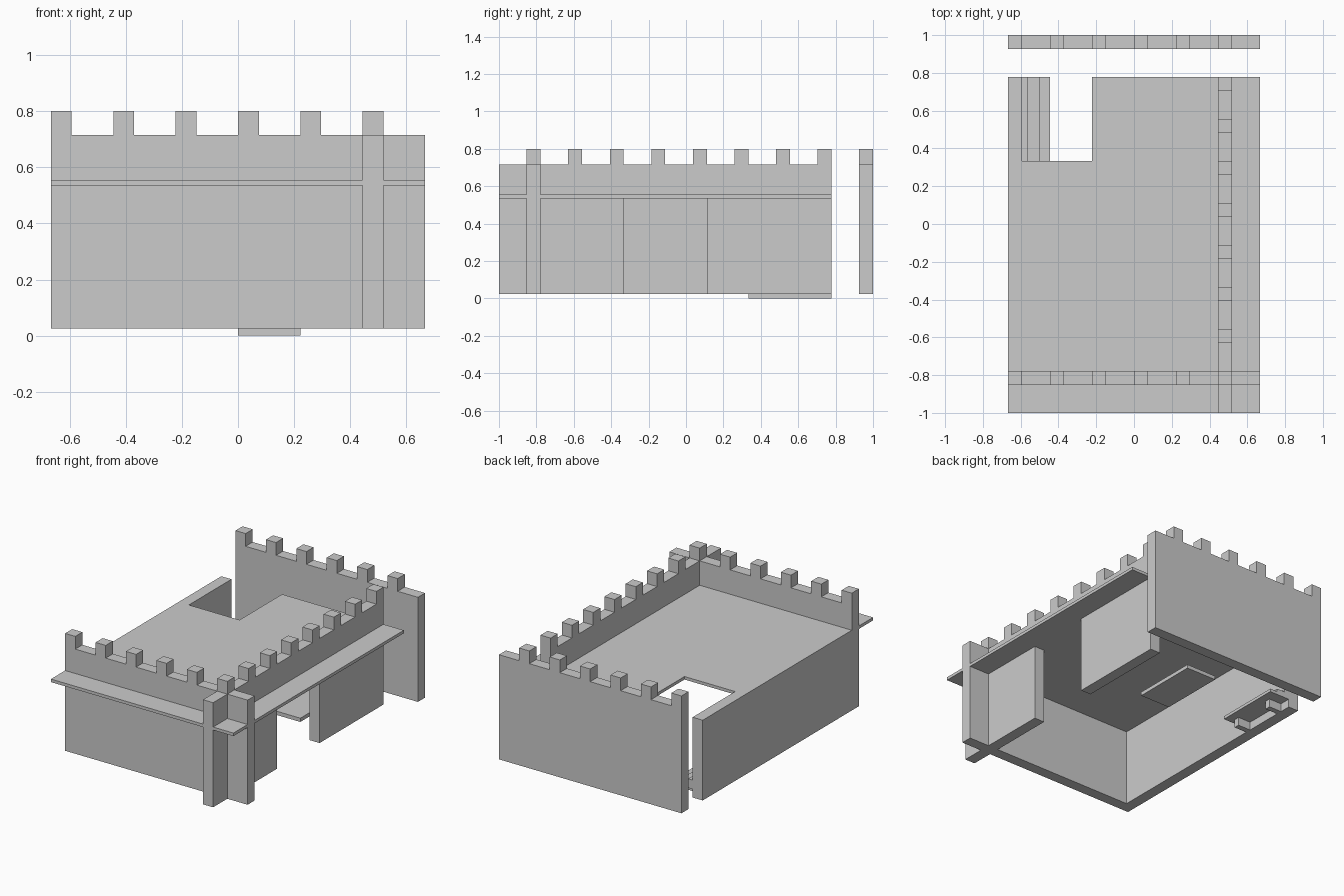
import bpy, bmesh

if "Cube" in bpy.data.objects:
    bpy.data.objects.remove(bpy.data.objects["Cube"])

U = 2 / 27                      # wall thickness, also the plan grid unit
X, Z0, ZT, ZM = 9 * U, 0.025, 0.716, 0.80
F0, F1 = 0.535, 0.555           # floor slab underside and top


def prism(name, pts, axis, a, b):
    """Extrude a 2D profile along an axis: 'x' -> (y,z), 'y' -> (x,z), 'z' -> (x,y)."""
    place = {'x': lambda p, t: (t, p[0], p[1]),
             'y': lambda p, t: (p[0], t, p[1]),
             'z': lambda p, t: (p[0], p[1], t)}[axis]
    bm = bmesh.new()
    lo = [bm.verts.new(place(p, a)) for p in pts]
    hi = [bm.verts.new(place(p, b)) for p in pts]
    bm.faces.new(lo)
    bm.faces.new(hi)
    n = len(pts)
    for i in range(n):
        j = (i + 1) % n
        bm.faces.new((lo[i], lo[j], hi[j], hi[i]))
    bmesh.ops.recalc_face_normals(bm, faces=bm.faces)
    me = bpy.data.meshes.new(name)
    bm.to_mesh(me)
    bm.free()
    ob = bpy.data.objects.new(name, me)
    bpy.context.collection.objects.link(ob)
    return ob


def box(name, x0, x1, y0, y1, z0, z1):
    return prism(name, [(x0, y0), (x1, y0), (x1, y1), (x0, y1)], 'z', z0, z1)


def battlement(start, end, merlons):
    """Top outline of a wall from start to end, with a merlon one unit wide at each given place."""
    pts = [(start, ZT)]
    for m in merlons:
        pts += [(m, ZT), (m, ZM), (m + U, ZM), (m + U, ZT)]
    pts.append((end, ZT))
    out = []
    for i, p in enumerate(pts):      # drop doubled points and wall ends inside a merlon edge
        if i and abs(p[0] - pts[i - 1][0]) < 1e-6 and abs(p[1] - pts[i - 1][1]) < 1e-6:
            continue
        out.append(p)
    if len(out) > 2 and abs(out[0][0] - out[1][0]) < 1e-6:
        out.pop(0)
    if abs(out[-1][0] - out[-2][0]) < 1e-6:
        out.pop()
    return out


# Front and back crenellated walls
cross = [-X + 3 * U * i for i in range(6)]
profile = [(X, Z0), (-X, Z0)] + battlement(-X, X, cross)
prism("front_wall", profile, 'y', -11.5 * U, -10.5 * U)
prism("back_wall", profile, 'y', 12.5 * U, 13.5 * U)

# Right wall with doorway, and its stub in front of the front wall
ys, ye = -10.5 * U, 10.5 * U
along = [-8.5 * U + 3 * U * i for i in range(7)]
door = [(ye, Z0), (1.5 * U, Z0), (1.5 * U, F0), (-4.5 * U, F0), (-4.5 * U, Z0), (ys, Z0)]
prism("right_wall", door + battlement(ys, ye, along), 'x', 6 * U, 7 * U)
box("right_wall_stub", 6 * U, 7 * U, -1, -11.5 * U, Z0, ZT)

# Plain left wall, flush with the floor top
box("left_wall", -X, -8 * U, ys, ye, Z0, F1)

# Upper floor with the stairwell opening at the back left
prism("upper_floor", [(-8 * U, ys), (6 * U, ys), (6 * U, ye), (-3 * U, ye),
                      (-3 * U, 4.5 * U), (-8 * U, 4.5 * U)], 'z', F0, F1)

# Floor ledges outside the walls
box("front_ledge", -X, 6 * U, -1, -11.5 * U, F0, F1)
box("corner_ledge", 7 * U, X, -1, -11.5 * U, F0, F1)
box("right_ledge", 7 * U, X, ys, ye, F0, F1)

# Low plate on the ground
box("ground_plate", 0, 3 * U, 4.5 * U, ye, 0, Z0)

# Small stepped bench against the left wall, under the opening
x0, x1 = -8 * U, -6 * U
prism("stepped_bench", [(x0, 0.08), (x1, 0.08), (x1, 0.10), (-0.50, 0.10), (-0.50, 0.12),
                        (-0.56, 0.12), (-0.56, 0.14), (x0, 0.14)], 'y', 4.5 * U, ye)
for i, y in enumerate((5 * U, 9 * U)):
    box(f"bench_support_{i + 1}", x0, -0.50, y, y + U / 2, Z0, 0.08)
